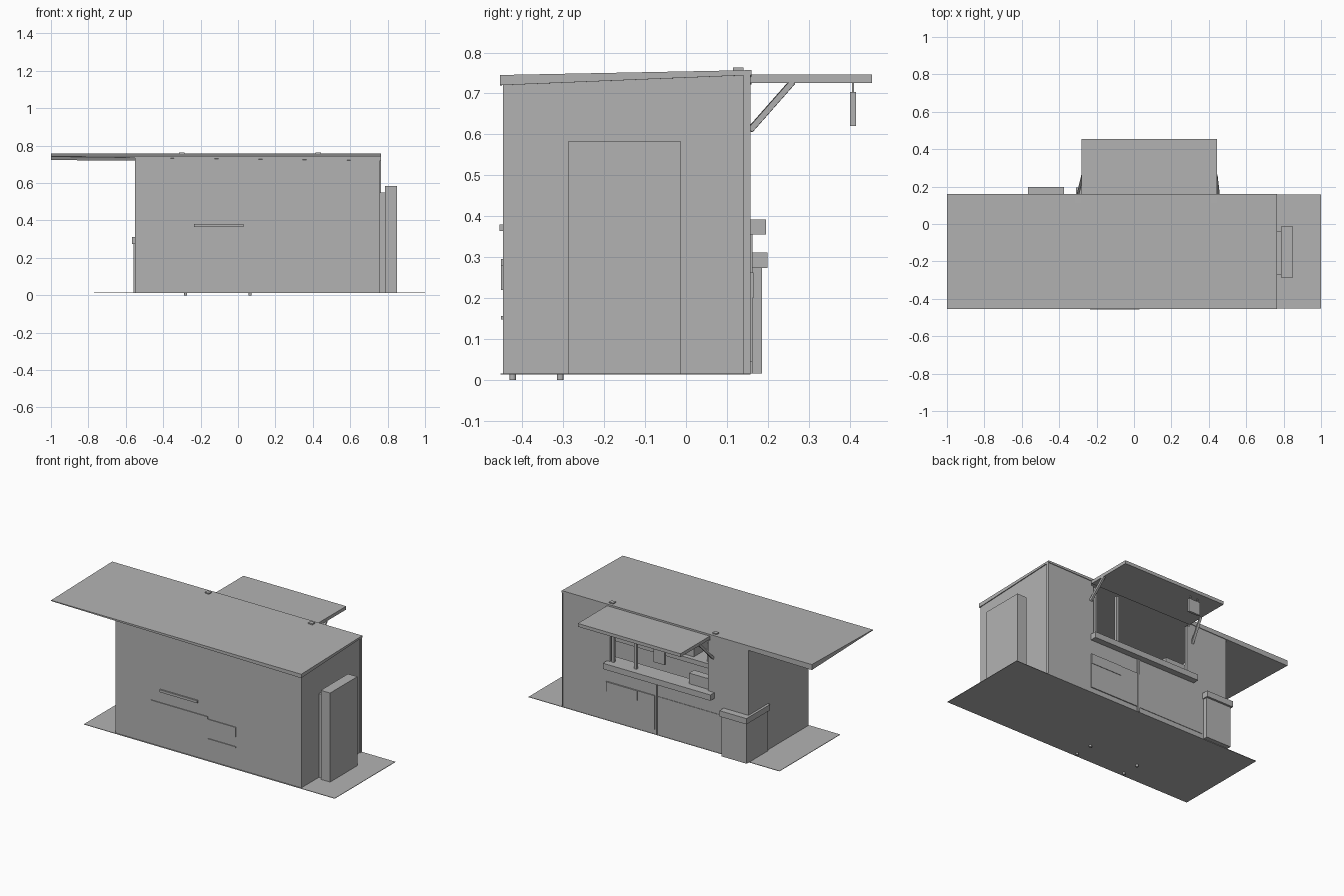
import bpy
import bmesh
from mathutils import Vector

if "Cube" in bpy.data.objects:
    bpy.data.objects.remove(bpy.data.objects["Cube"], do_unlink=True)

grey = bpy.data.materials.new("plain_grey")
grey.use_nodes = True
grey.diffuse_color = (0.45, 0.45, 0.45, 1)
grey.node_tree.nodes["Principled BSDF"].inputs["Base Color"].default_value = (0.45, 0.45, 0.45, 1)


def finish(name, bm):
    bmesh.ops.recalc_face_normals(bm, faces=bm.faces)
    mesh = bpy.data.meshes.new(name)
    bm.to_mesh(mesh)
    bm.free()
    mesh.materials.append(grey)
    obj = bpy.data.objects.new(name, mesh)
    bpy.context.collection.objects.link(obj)
    return obj


def box(name, x, y, z, shape=None):
    """Box between limits; shape(v) may move each corner."""
    bm = bmesh.new()
    bmesh.ops.create_cube(bm, size=1)
    for v in bm.verts:
        v.co = Vector([lim[0] if c < 0 else lim[1] for c, lim in zip(v.co, (x, y, z))])
        if shape:
            shape(v.co)
    return finish(name, bm)


def bar(name, a, b, w):
    """Square bar from point a to point b."""
    a, b = Vector(a), Vector(b)
    bm = bmesh.new()
    bmesh.ops.create_cube(bm, size=1)
    turn = (b - a).to_track_quat('Z', 'X')
    for v in bm.verts:
        v.co = (a + b) / 2 + turn @ Vector((v.co.x * w, v.co.y * w, v.co.z * (b - a).length))
    return finish(name, bm)


def rod(name, x, y, z, r):
    """Upright cylinder."""
    bm = bmesh.new()
    bmesh.ops.create_cone(bm, cap_ends=True, segments=12, radius1=r, radius2=r, depth=z[1] - z[0])
    bmesh.ops.translate(bm, vec=(x, y, sum(z) / 2), verts=bm.verts)
    return finish(name, bm)


# Main limits
L, R, F, B, FLOOR, TOP = -0.55, 0.76, -0.447, 0.156, 0.016, 0.73
T = 0.012


def slope(c):
    if c.z > 0.7:
        c.z = 0.736 + 0.018 * (c.y - F) / (B - F)


# Ground sheet and feet
box("ground_sheet", (-0.77, 1), (-0.453, 0.158), (0.013, 0.016))
for x in (-0.28, 0.065):
    for y in (-0.423, -0.307):
        rod("foot", x, y, (0, 0.014), 0.008)

# Walls
box("front_wall", (L, R), (F, F + T), (FLOOR, TOP), slope)
box("right_wall", (L, L + T), (F, B), (FLOOR, TOP), slope)
box("left_wall", (R - T, R), (F, B), (FLOOR, TOP), slope)
WL, WR, SILL, HEAD = -0.28, 0.445, 0.36, 0.715
box("back_wall_right", (L, WL), (B - T, B), (FLOOR, TOP), slope)
box("back_wall_left", (WR, R), (B - T, B), (FLOOR, TOP), slope)
box("back_wall_below_window", (WL, WR), (B - T, B), (FLOOR, SILL))
box("back_wall_above_window", (WL, WR), (B - T, B), (HEAD, TOP), slope)
box("corner_trim", (R, R + 0.005), (B - 0.015, B + 0.002), (FLOOR, 0.75))


# Roof with an uneven underside
def roof_shape(c):
    back = c.y > 0
    if c.z > 0.74:
        c.z = 0.757 if back else 0.745
    elif c.x < 0:
        c.z = 0.722 if back else 0.74
    else:
        c.z = 0.745 if back else 0.72


box("roof", (-1, 0.765), (-0.455, 0.16), (0.72, 0.757), roof_shape)
for x in (-0.3, 0.43):
    box("roof_cap", (x - 0.015, x + 0.015), (0.115, 0.141), (0.75, 0.763))

# Awning, struts and hanging sign
box("awning", (-0.28, 0.445), (B, 0.455), (0.725, 0.746))
for xa, xb in ((-0.3, -0.275), (0.452, 0.44)):
    bar("awning_strut", (xa, B, 0.61), (xb, 0.26, 0.728), 0.014)
box("hanging_sign", (-0.14, -0.06), (0.401, 0.415), (0.62, 0.703))
for x in (-0.125, -0.075):
    box("sign_hanger", (x - 0.003, x + 0.003), (0.405, 0.411), (0.7, 0.727))

# Service counter and window posts
box("service_counter", (-0.31, 0.45), (0.08, 0.196), (0.355, 0.392))
for x in (-0.272, 0.25, 0.41, 0.437):
    box("window_post", (x - 0.008, x + 0.008), (B - 0.02, B - 0.002), (0.39, HEAD))
box("till", (-0.26, -0.12), (0.09, 0.14), (0.39, 0.46))

# Back cupboard doors
box("cupboard_door_left", (0.11, 0.45), (B, B + 0.006), (0.045, 0.262))
box("cupboard_door_right", (-0.37, 0.09), (B, B + 0.003), (0.045, 0.262))
box("door_handle_panel", (0.23, 0.45), (B, B + 0.009), (0.2, 0.262))
box("cupboard_divider", (0.093, 0.107), (B, B + 0.006), (FLOOR, 0.355))

# Corner cabinet
box("corner_cabinet", (-0.558, -0.382), (-0.03, 0.186), (FLOOR, 0.276))
box("corner_cabinet_top", (-0.566, -0.375), (-0.04, 0.199), (0.274, 0.311))

# Side door and its frame
box("side_door_frame", (R, 0.786), (-0.27, -0.04), (FLOOR, 0.55))
box("side_door", (0.785, 0.851), (-0.287, -0.013), (0.015, 0.584))

# Front rail and pipes
box("front_rail", (-0.235, 0.03), (-0.456, F), (0.364, 0.38))
for x0, x1, z0, z1 in ((-0.3, 0.1, 0.287, 0.295), (0.093, 0.1, 0.275, 0.295),
                       (0.093, 0.3, 0.273, 0.28), (0.293, 0.3, 0.22, 0.28),
                       (0.1, 0.3, 0.148, 0.156)):
    box("front_pipe", (x0, x1), (-0.452, F), (z0, z1))

# Kitchen inside
box("inner_worktop", (-0.5, 0.7), (-0.435, -0.22), (0.32, 0.35))
box("inner_cupboards", (-0.49, 0.69), (-0.435, -0.24), (FLOOR, 0.32))
box("wall_shelf", (-0.4, 0.6), (-0.435, -0.33), (0.53, 0.54))
box("oven", (-0.25, 0.02), (-0.43, -0.24), (0.35, 0.47))
box("coffee_machine", (0.12, 0.28), (-0.4, -0.25), (0.35, 0.48))
for i in range(5):
    rod("jar", -0.3 + i * 0.08, -0.38, (0.54, 0.6), 0.024)
    rod("pot", 0.36 + i * 0.06, -0.34, (0.35, 0.41), 0.024)
